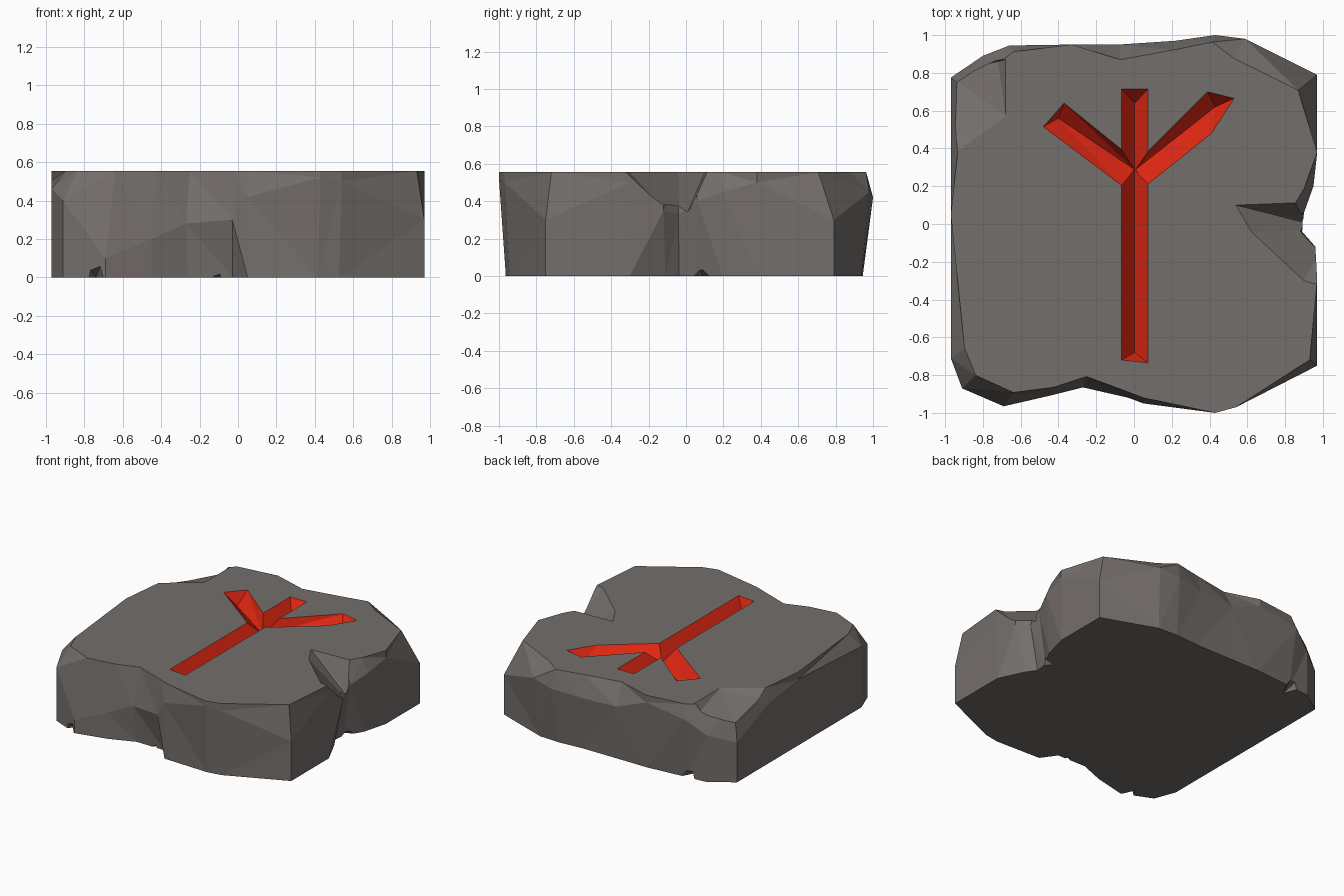
import bpy, bmesh, math

if "Cube" in bpy.data.objects:
    bpy.data.objects.remove(bpy.data.objects["Cube"])

T = 0.555  # top of the slab


def material(name, rgb):
    m = bpy.data.materials.new(name)
    m.diffuse_color = (*rgb, 1)
    m.use_nodes = True
    m.node_tree.nodes["Principled BSDF"].inputs["Base Color"].default_value = m.diffuse_color
    return m


STONE = material("grey stone", (0.175, 0.158, 0.148))
RED = material("carving red", (0.76, 0.02, 0.006))


def make_object(name, bm, index=0):
    bmesh.ops.recalc_face_normals(bm, faces=bm.faces[:])
    for f in bm.faces:
        f.material_index = index
    me = bpy.data.meshes.new(name)
    bm.to_mesh(me)
    bm.free()
    me.materials.append(STONE)
    me.materials.append(RED)
    ob = bpy.data.objects.new(name, me)
    bpy.context.collection.objects.link(ob)
    return ob


# Slab outline: x, y, height of the widest point, inset at top, inset at bottom
OUTLINE = [
    (-.97, -.71, .46, .09, 0), (-.91, -.87, .40, .10, 0), (-.69, -.965, .10, .09, 0),
    (-.45, -.91, .20, .05, 0), (-.27, -.865, .28, .06, .03), (-.03, -.92, .30, .03, .08),
    (.05, -.95, .42, .03, 0), (.43, -1, .52, 0, .04), (.54, -.97, .50, 0, .03),
    (.97, -.75, .30, .05, 0), (.97, -.30, .50, 0, 0), (.96, -.12, .35, 0, .08),
    (.89, -.04, .33, .05, .06), (.90, .06, .40, .08, .06), (.95, .20, .45, .05, .03),
    (.97, .38, .50, 0, 0), (.97, .79, .30, .13, 0), (.59, .98, .45, .12, .05),
    (.43, 1, .42, .04, .06), (.22, .97, .40, .05, .04), (-.08, .95, .40, .08, .02),
    (-.33, .95, .50, 0, .02), (-.66, .945, .45, .04, .05), (-.80, .89, .35, .08, 0),
    (-.97, .775, .30, .08, 0), (-.97, .40, .45, .04, 0), (-.97, .05, .50, 0, 0)]


def build_slab():
    bm = bmesh.new()
    rings = [[], [], []]
    for x, y, zm, top, bottom in OUTLINE:
        r = math.hypot(x, y)
        for ring, inset, z in zip(rings, (bottom, 0, top), (0, zm, T)):
            k = 1 - inset / r
            ring.append(bm.verts.new((x * k, y * k, z)))
    n = len(OUTLINE)
    sides = []
    for low, high in zip(rings, rings[1:]):
        for i in range(n):
            j = (i + 1) % n
            sides.append(bm.faces.new((low[i], low[j], high[j], high[i])))
    bm.faces.new(rings[0][::-1])
    bm.faces.new(rings[2])
    bmesh.ops.triangulate(bm, faces=sides)
    return make_object("stone_slab", bm)


def cut(target, name, points, index=0):
    """Subtract the convex hull of the points, extended past the top or bottom."""
    bm = bmesh.new()
    for x, y, z in points:
        bm.verts.new((x, y, z))
        if z == T:
            bm.verts.new((x, y, T + 0.1))
        elif z == 0:
            bm.verts.new((x, y, -0.1))
    res = bmesh.ops.convex_hull(bm, input=bm.verts[:])
    loose = [v for v in bm.verts if not v.link_faces]
    bmesh.ops.delete(bm, geom=loose, context='VERTS')
    tool = make_object(name, bm, index)
    tool.hide_render = True
    mod = target.modifiers.new(name, 'BOOLEAN')
    mod.operation = 'DIFFERENCE'
    mod.solver = 'EXACT'
    mod.object = tool
    bpy.context.view_layer.objects.active = target
    bpy.ops.object.modifier_apply(modifier=mod.name)
    bpy.data.objects.remove(tool)


slab = build_slab()

# Chips broken out of the upper edge
cut(slab, "right_gully", [(.54, .10, T), (.62, -.04, T), (.90, -.30, T), (1.1, -.36, T),
                          (1.1, .12, T), (.80, .11, T), (.82, .04, .40), (1.05, -.03, .25)])
cut(slab, "back_left_chip", [(-.68, .57, T), (-.68, .87, T), (-1.05, .30, T),
                             (-1.05, .95, T), (-.72, .86, .50), (-1.0, .80, .40), (-1.0, .45, .50)])

# Small undercuts along the lower edge
cut(slab, "right_undercut", [(1.1, -.30, 0), (1.1, .22, 0), (.80, .09, 0),
                             (1.1, -.04, .16), (1.1, .08, .16)])
cut(slab, "front_undercut", [(-.31, -1.1, 0), (-.03, -1.1, 0), (-.10, -.80, 0),
                             (-.31, -1.1, .05), (-.05, -1.1, .13)])
cut(slab, "front_left_undercut", [(-.88, -1.1, 0), (-.64, -1.1, 0), (-.74, -.87, 0),
                                  (-.84, -1.1, .14), (-.68, -1.1, .16)])
cut(slab, "back_undercut", [(-.78, 1.1, 0), (-.50, 1.1, 0), (-.66, .80, 0),
                            (-.74, 1.1, .16), (-.60, 1.1, .14)])


# Carved V-shaped grooves: rim on the top face, valley line below
def groove(name, rim, valley, depth=0.1):
    pts = [(x, y, T) for x, y in rim] + [(x, y, T - depth) for x, y in valley]
    cut(slab, name, pts, 1)


groove("stem_groove", [(-.065, -.72), (.075, -.735), (.075, .715), (-.065, .715)],
       [(.003, -.68), (.003, .64)])
groove("left_arm_groove", [(-.06, .20), (-.48, .515), (-.37, .64), (-.06, .39), (.04, .27)],
       [(0, .29), (-.40, .56)])
groove("right_arm_groove", [(.06, .20), (.41, .48), (.53, .665), (.39, .70), (.08, .39),
                            (-.03, .25)],
       [(.01, .29), (.43, .62)])
